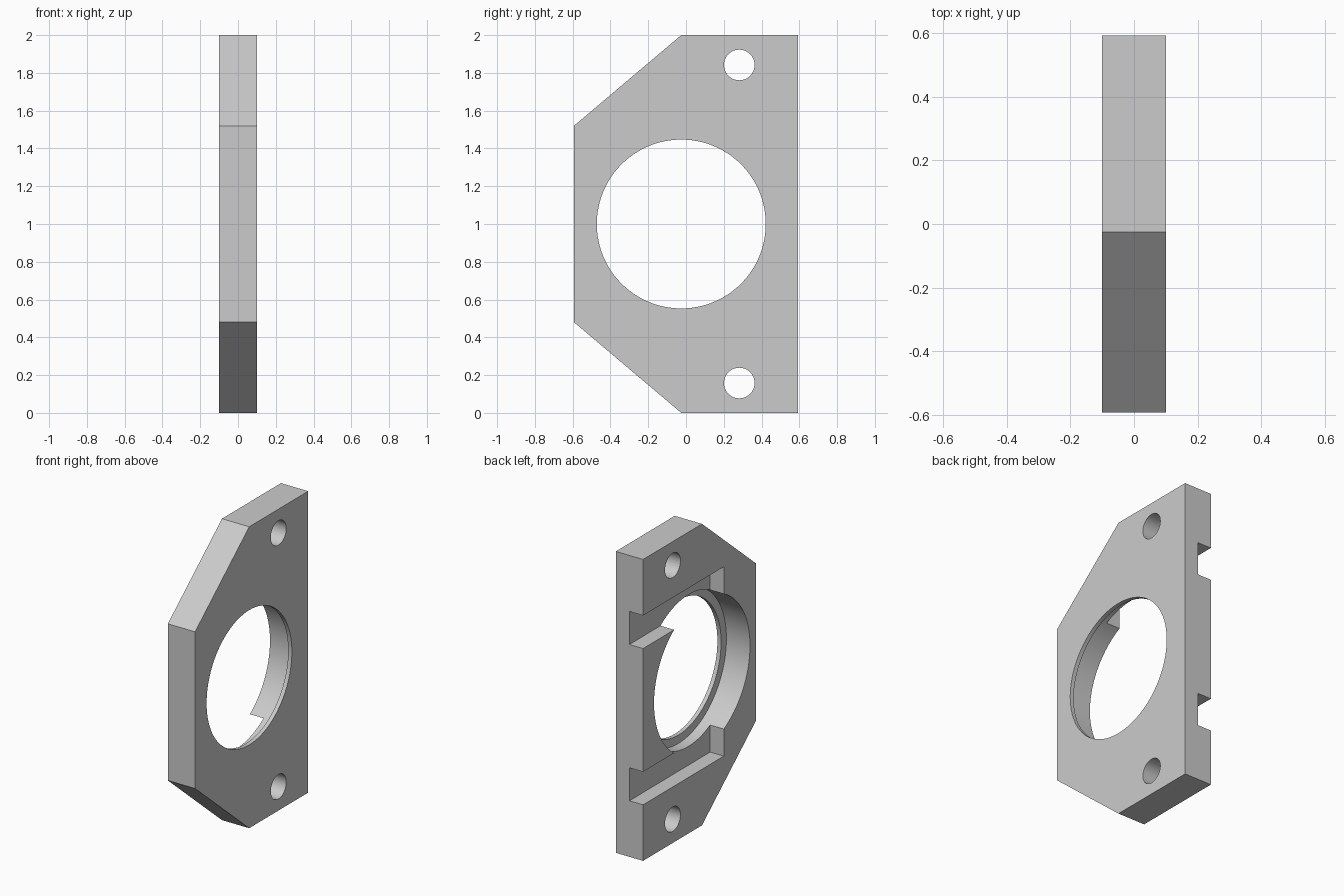
import bpy, bmesh
from math import radians
from mathutils import Matrix

if "Cube" in bpy.data.objects:
    bpy.data.objects.remove(bpy.data.objects["Cube"])

HALF_T = 0.1            # half plate thickness
BORE_Y = -0.025         # centre of the large opening

grey = bpy.data.materials.new("light grey")
grey.diffuse_color = (0.6, 0.6, 0.6, 1)
grey.use_nodes = True
grey.node_tree.nodes["Principled BSDF"].inputs["Base Color"].default_value = grey.diffuse_color


def make_object(name, bm):
    bmesh.ops.recalc_face_normals(bm, faces=bm.faces)
    mesh = bpy.data.meshes.new(name)
    bm.to_mesh(mesh)
    bm.free()
    mesh.materials.append(grey)
    obj = bpy.data.objects.new(name, mesh)
    bpy.context.collection.objects.link(obj)
    return obj


def cylinder(name, x0, x1, y, z, radius, sides):
    bm = bmesh.new()
    m = Matrix.Translation(((x0 + x1) / 2, y, z)) @ Matrix.Rotation(radians(90), 4, 'Y')
    bmesh.ops.create_cone(bm, cap_ends=True, segments=sides, radius1=radius,
                          radius2=radius, depth=x1 - x0, matrix=m)
    return make_object(name, bm)


def box(name, x0, x1, y0, y1, z0, z1):
    bm = bmesh.new()
    m = Matrix.Translation(((x0 + x1) / 2, (y0 + y1) / 2, (z0 + z1) / 2)) @ \
        Matrix.Diagonal((x1 - x0, y1 - y0, z1 - z0, 1))
    bmesh.ops.create_cube(bm, size=1, matrix=m)
    return make_object(name, bm)


# Plate: six-sided profile extruded through its thickness
outline = [(0.593, 0), (0.593, 2), (-0.025, 2), (-0.593, 1.52), (-0.593, 0.48), (-0.025, 0)]
bm = bmesh.new()
face = bm.faces.new([bm.verts.new((-HALF_T, y, z)) for y, z in outline])
ext = bmesh.ops.extrude_face_region(bm, geom=[face])
bmesh.ops.translate(bm, vec=(2 * HALF_T, 0, 0),
                    verts=[v for v in ext["geom"] if isinstance(v, bmesh.types.BMVert)])
plate = make_object("mounting_plate", bm)

# Large opening, and a wider recess that leaves a thin lip on the right face
cutters = [
    cylinder("opening_cutter", -0.2, 0.2, BORE_Y, 1, 0.447, 128),
    cylinder("recess_cutter", -0.2, 0.073, BORE_Y, 1, 0.503, 128),
]
# Screw holes and open-ended slots, mirrored about mid height
for side in (-1, 1):
    cutters.append(cylinder("screw_hole_cutter", -0.2, 0.2, 0.282, 1 + side * 0.842, 0.081, 48))
    z0, z1 = sorted((1 + side * 0.409, 1 + side * 0.628))
    cutters.append(box("slot_cutter", -0.2, 0, -0.253, 0.8, z0, z1))

for cutter in cutters:
    mod = plate.modifiers.new(cutter.name, 'BOOLEAN')
    mod.operation = 'DIFFERENCE'
    mod.solver = 'EXACT'
    mod.object = cutter

# Apply the cuts, then remove the cutters
bpy.context.view_layer.objects.active = plate
plate.select_set(True)
for mod in list(plate.modifiers):
    bpy.ops.object.modifier_apply(modifier=mod.name)
for cutter in cutters:
    bpy.data.objects.remove(cutter)

bpy.ops.object.shade_smooth_by_angle(angle=radians(30))
